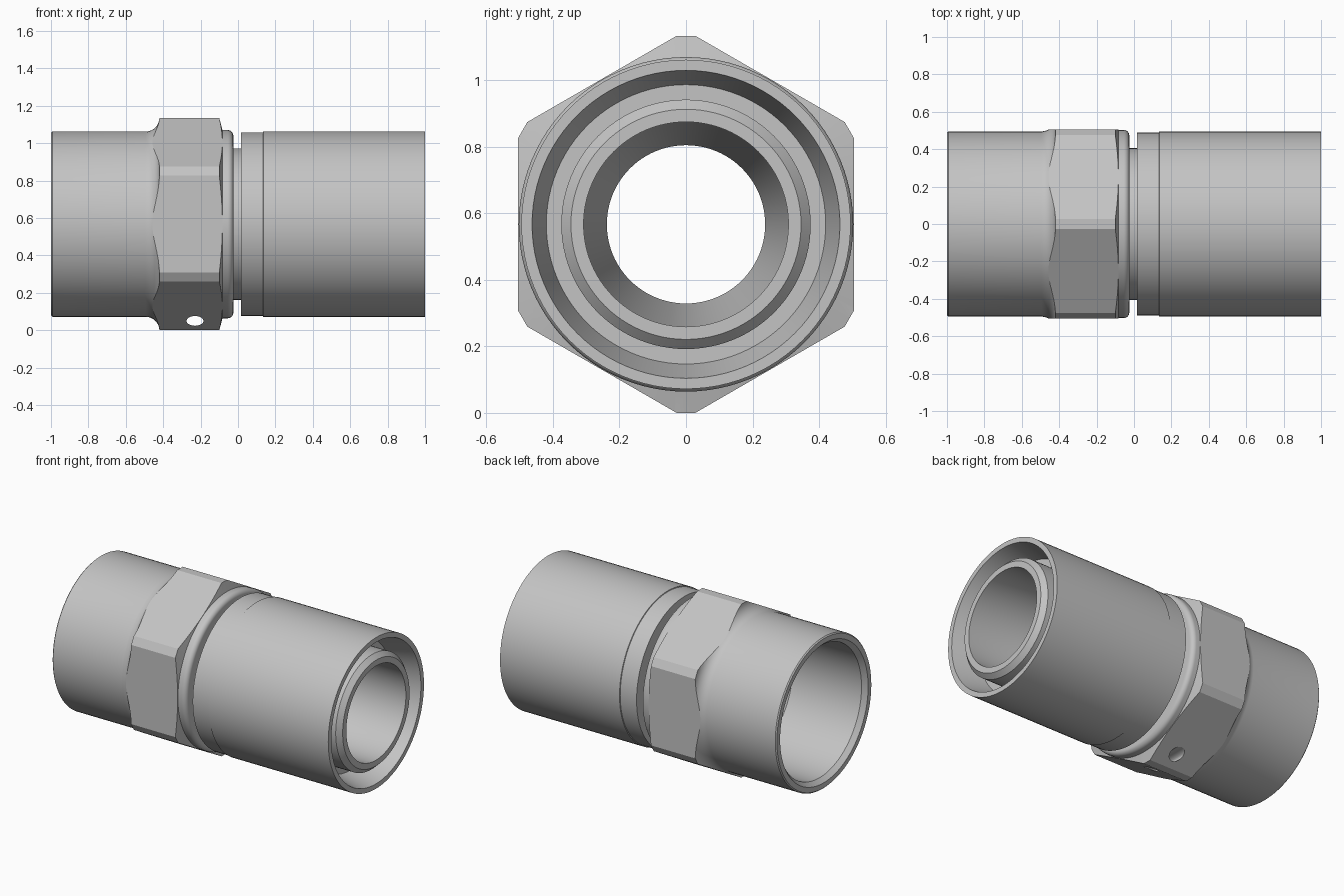
import bpy, bmesh, math
from mathutils import Matrix

if "Cube" in bpy.data.objects:
    bpy.data.objects.remove(bpy.data.objects["Cube"])

AXIS_Z = 0.567
SEGMENTS = 96

steel = bpy.data.materials.new("plain_grey_steel")
steel.diffuse_color = (0.55, 0.55, 0.55, 1)
steel.use_nodes = True
steel.node_tree.nodes["Principled BSDF"].inputs["Base Color"].default_value = steel.diffuse_color


def make_object(name, bm):
    bmesh.ops.recalc_face_normals(bm, faces=bm.faces[:])
    mesh = bpy.data.meshes.new(name)
    bm.to_mesh(mesh)
    bm.free()
    obj = bpy.data.objects.new(name, mesh)
    bpy.context.collection.objects.link(obj)
    mesh.materials.append(steel)
    return obj


def lathe(name, profile):
    """Revolve a closed (x, radius) outline about the fitting's axis."""
    bm = bmesh.new()
    rings = []
    for i in range(SEGMENTS):
        a = 2 * math.pi * i / SEGMENTS
        rings.append([bm.verts.new((x, r * math.cos(a), AXIS_Z + r * math.sin(a)))
                      for x, r in profile])
    n = len(profile)
    for i in range(SEGMENTS):
        a, b = rings[i], rings[(i + 1) % SEGMENTS]
        for j in range(n):
            k = (j + 1) % n
            bm.faces.new((a[j], a[k], b[k], b[j]))
    return make_object(name, bm)


def arc(cx, cr, radius, start, end, steps=8):
    return [(cx + radius * math.cos(math.radians(start + (end - start) * i / steps)),
             cr + radius * math.sin(math.radians(start + (end - start) * i / steps)))
            for i in range(steps + 1)]


def boolean(obj, cutter, operation):
    mod = obj.modifiers.new("cut", 'BOOLEAN')
    mod.operation = operation
    mod.solver = 'EXACT'
    mod.object = cutter
    bpy.context.view_layer.objects.active = obj
    bpy.ops.object.modifier_apply(modifier=mod.name)
    bpy.data.objects.remove(cutter)


def smooth(obj):
    bpy.ops.object.select_all(action='DESELECT')
    obj.select_set(True)
    bpy.context.view_layer.objects.active = obj
    bpy.ops.object.shade_smooth_by_angle(angle=math.radians(15))


# Body: socket, hex collar, bead, neck and inner tube in one outline
outline = [(-1, 0.455), (-1, 0.488), (-0.993, 0.495)]
outline += arc(-0.495, 0.57, 0.075, -90, -2)           # fillet up to the hex
outline += [(-0.42, 0.59), (-0.1, 0.59), (-0.1, 0.567), (-0.083, 0.503)]
outline += arc(-0.055, 0.473, 0.03, 90, 0)             # rounded bead
outline += [(-0.025, 0.405), (0.1, 0.405), (0.1, 0.375), (0.97, 0.375),
            (1, 0.346), (1, 0.308), (0.4, 0.308), (0.1, 0.238),
            (-0.3, 0.238), (-0.48, 0.42), (-0.97, 0.43)]
body = lathe("hex_body", outline)

# Hexagon with trimmed corners, intersected with the turned body
bm = bmesh.new()
apothem, corner = 0.505, 0.567
half = math.atan2((apothem / math.cos(math.pi / 6) - corner) * math.tan(math.pi / 3), corner)
ring = []
for i in range(6):
    for side in (-1, 1):
        a = math.radians(90 + 60 * i) + side * half
        r = corner / math.cos(half)
        ring.append((r * math.cos(a), AXIS_Z + r * math.sin(a)))
ends = [[bm.verts.new((x, y, z)) for y, z in ring] for x in (-1.2, 1.2)]
for end in ends:
    bm.faces.new(end)
for i in range(12):
    j = (i + 1) % 12
    bm.faces.new((ends[0][i], ends[0][j], ends[1][j], ends[1][i]))
boolean(body, make_object("hex_cutter", bm), 'INTERSECT')

# Small hole through the bottom corner of the hex
bm = bmesh.new()
bmesh.ops.create_cone(bm, cap_ends=True, segments=32, radius1=0.045, radius2=0.045, depth=0.8,
                      matrix=Matrix.Translation((-0.23, 0, 0.05))
                      @ Matrix.Diagonal((1, 1, 0.58, 1))
                      @ Matrix.Rotation(math.pi / 2, 4, 'X'))
boolean(body, make_object("hole_cutter", bm), 'DIFFERENCE')
smooth(body)

# Outer sleeve with a tapered mouth around the inner tube
sleeve = lathe("outer_sleeve", [
    (0.015, 0.40), (0.015, 0.49), (0.133, 0.49), (0.135, 0.495), (1, 0.495),
    (1, 0.463), (0.82, 0.42), (0.82, 0.373), (0.1, 0.373), (0.1, 0.40)])
smooth(sleeve)
